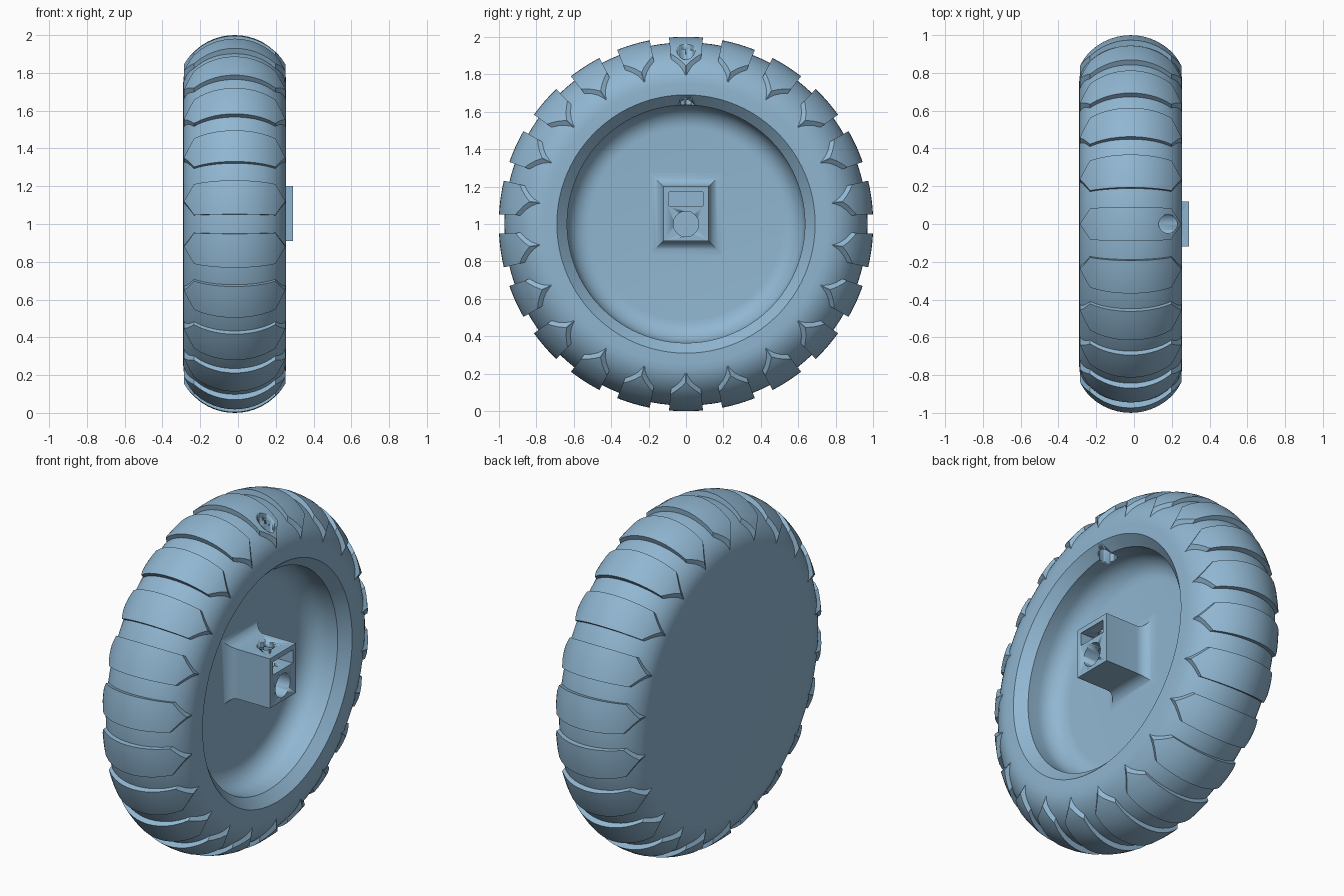
import bpy, bmesh, math
from mathutils import Matrix, Vector

if "Cube" in bpy.data.objects:
    bpy.data.objects.remove(bpy.data.objects["Cube"])

MID, HALF = -0.0175, 0.2725      # tyre mid plane and half width along the axle (x)
LUGS, LUG_ANGLE = 22, math.radians(5.2)
AXLE = Vector((0, 0, 1))

blue = bpy.data.materials.new("light_blue")
blue.diffuse_color = (0.28, 0.47, 0.64, 1)
blue.use_nodes = True
blue.node_tree.nodes["Principled BSDF"].inputs["Base Color"].default_value = blue.diffuse_color


def make(name, bm, angle=30):
    bmesh.ops.recalc_face_normals(bm, faces=bm.faces)
    mesh = bpy.data.meshes.new(name)
    bm.to_mesh(mesh)
    bm.free()
    mesh.materials.append(blue)
    obj = bpy.data.objects.new(name, mesh)
    bpy.context.collection.objects.link(obj)
    bpy.ops.object.select_all(action='DESELECT')
    obj.select_set(True)
    bpy.context.view_layer.objects.active = obj
    bpy.ops.object.shade_smooth_by_angle(angle=math.radians(angle))
    return obj


def loft(bm, rings):
    """Skin a list of equal-length point rings and cap both ends."""
    loops = [[bm.verts.new(p) for p in ring] for ring in rings]
    n = len(loops[0])
    for a, b in zip(loops, loops[1:]):
        for i in range(n):
            j = (i + 1) % n
            bm.faces.new((a[i], a[j], b[j], b[i]))
    bm.faces.new(loops[0])
    bm.faces.new(loops[-1])


def cut(obj, cutter):
    mod = obj.modifiers.new("cut_" + cutter.name, 'BOOLEAN')
    mod.operation, mod.solver, mod.object = 'DIFFERENCE', 'EXACT', cutter
    cutter.hide_render = True
    cutter.hide_set(True)


def carcass_r(dx):
    return 0.75 + 0.22 * math.sqrt(max(0, 1 - (dx / HALF) ** 2))


def lug_r(dx):
    return 0.69 + math.sqrt(0.31 ** 2 - dx ** 2)


# Wheel body: closed back, rounded tread, chamfered rim, filleted dish
profile = [(MID - HALF, 0)]
for i in range(25):
    t = math.pi * (1 - i / 24)
    dx = HALF * math.cos(t)
    profile.append((MID + dx, carcass_r(dx)))
profile += [(0.255, 0.69), (0.20, 0.635)]
F, FLOOR = 0.12, 0.01
for i in range(9):
    t = math.pi / 2 * i / 8
    profile.append((FLOOR + F - F * math.sin(t), 0.635 - F + F * math.cos(t)))
profile.append((FLOOR, 0))
bm = bmesh.new()
vs = [bm.verts.new((x, 0, 1 + r)) for x, r in profile]
edges = [bm.edges.new(p) for p in zip(vs, vs[1:])]
bmesh.ops.spin(bm, geom=vs + edges, cent=AXLE, axis=(1, 0, 0),
               angle=2 * math.pi, steps=132, use_merge=False)
bmesh.ops.remove_doubles(bm, verts=bm.verts, dist=1e-4)
wheel = make("wheel_body", bm)

# Tread lugs: crowned blocks with pointed ends on the shoulders
TIP, CORNER = 0.268, 0.215
stations = [-TIP, -0.25, -0.232] + [CORNER * k / 6 for k in range(-6, 7)] + [0.232, 0.25, TIP]
bm = bmesh.new()
for k in range(LUGS):
    a0 = 2 * math.pi * k / LUGS
    rings = []
    for dx in stations:
        half = LUG_ANGLE * min(1, (TIP + 0.001 - abs(dx)) / (TIP - CORNER))
        top, low = lug_r(dx), carcass_r(dx) - 0.025
        ring = [(top, half * s / 3) for s in range(-3, 4)] + [(low, half), (low, -half)]
        rings.append([(MID + dx, r * math.sin(a0 + a), 1 + r * math.cos(a0 + a))
                      for r, a in ring])
    loft(bm, rings)
lugs = make("tread_lugs", bm)

# Hub: rectangular post flaring into the dish floor
FL = 0.072
bm = bmesh.new()
sections = [(0.0, FL)]
for i in range(9):
    t = math.pi / 2 * i / 8
    sections.append((FLOOR + FL - FL * math.cos(t), FL - FL * math.sin(t)))
sections.append((0.29, 0))
loft(bm, [[(x, -0.12 - o, 0.91 - o), (x, 0.12 + o, 0.91 - o),
           (x, 0.12 + o, 1.2 + o), (x, -0.12 - o, 1.2 + o)] for x, o in sections])
hub = make("hub", bm)


# Cutters: axle bore, nut slot, and radial screw hole
def cylinder(name, radius, depth, matrix):
    bm = bmesh.new()
    bmesh.ops.create_cone(bm, cap_ends=True, segments=40, radius1=radius,
                          radius2=radius, depth=depth, matrix=matrix)
    return make(name, bm)


bore = cylinder("axle_bore", 0.068, 0.4,
                Matrix.Translation((0.24, 0, 1)) @ Matrix.Rotation(math.pi / 2, 4, 'Y'))
drill = cylinder("screw_hole", 0.048, 1.1, Matrix.Translation((0.18, 0, 1.56)))
bm = bmesh.new()
bmesh.ops.create_cube(bm, size=1, matrix=Matrix.Translation((0.21, 0, 1.133))
                      @ Matrix.Diagonal((0.22, 0.184, 0.076, 1)))
slot = make("nut_slot", bm)

for obj, cutters in ((hub, (bore, slot, drill)), (wheel, (drill,)), (lugs, (drill,))):
    for cutter in cutters:
        cut(obj, cutter)
